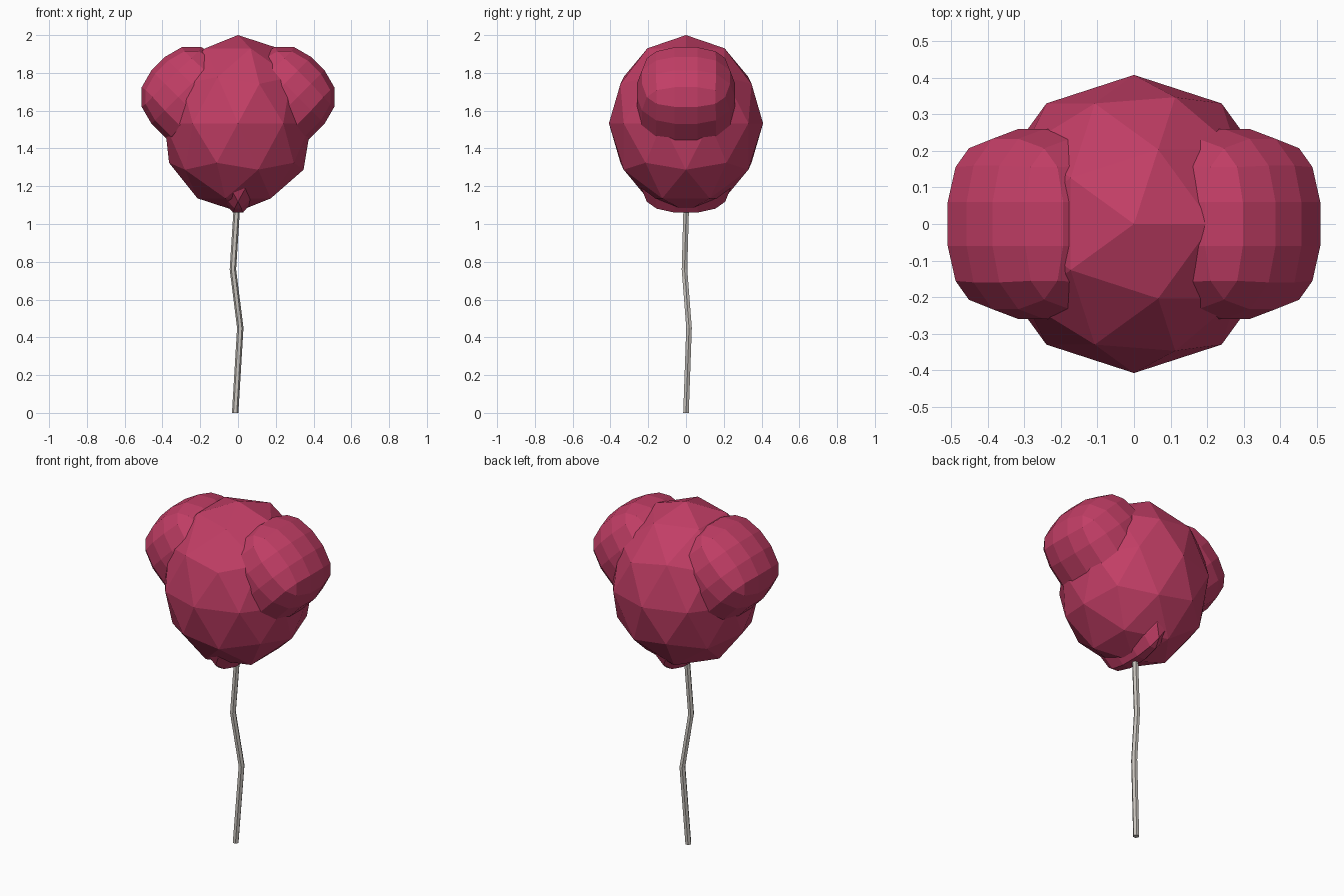
import bpy, bmesh, math
from mathutils import Matrix, Vector

if "Cube" in bpy.data.objects:
    bpy.data.objects.remove(bpy.data.objects["Cube"])


def material(name, rgb):
    m = bpy.data.materials.new(name)
    m.diffuse_color = (*rgb, 1)
    m.use_nodes = True
    m.node_tree.nodes["Principled BSDF"].inputs["Base Color"].default_value = m.diffuse_color
    return m


PINK = material("raspberry pink", (0.54, 0.048, 0.132))
GREY = material("string grey", (0.58, 0.55, 0.51))


def finish(name, bm, mat):
    bmesh.ops.recalc_face_normals(bm, faces=bm.faces[:])
    me = bpy.data.meshes.new(name)
    bm.to_mesh(me)
    bm.free()
    me.materials.append(mat)
    ob = bpy.data.objects.new(name, me)
    bpy.context.collection.objects.link(ob)
    return ob


def rounded_box(name, half, radius, centre, tilt, squash=1.0):
    """Box with three-segment rounded edges, tilted about y."""
    bm = bmesh.new()
    bmesh.ops.create_cube(bm, size=2)
    bmesh.ops.scale(bm, vec=half, verts=bm.verts[:])
    bmesh.ops.bevel(bm, geom=bm.edges[:], offset=radius, segments=3,
                    profile=0.5, affect='EDGES')
    m = (Matrix.Translation(centre) @ Matrix.Diagonal((squash, 1, 1, 1))
         @ Matrix.Rotation(tilt, 4, 'Y'))
    bmesh.ops.transform(bm, matrix=m, verts=bm.verts[:])
    return finish(name, bm, PINK)


# Balloon body: faceted egg
bm = bmesh.new()
bmesh.ops.create_icosphere(bm, subdivisions=2, radius=1)
bmesh.ops.scale(bm, vec=(0.408, 0.408, 0.467), verts=bm.verts[:])
bmesh.ops.translate(bm, vec=(0, 0, 1.533), verts=bm.verts[:])
finish("balloon_body", bm, PINK)

# Side lobes, mirrored
for side, name in ((1, "right_lobe"), (-1, "left_lobe")):
    rounded_box(name, (0.26, 0.26, 0.25), 0.2,
                (side * 0.239, 0, 1.665), -side * math.radians(45))

# Narrow keel poking out under the body
rounded_box("bottom_keel", (0.26, 0.26, 0.26), 0.2,
            (0, 0, 1.338), math.radians(45), 0.5)

# Kinked string: hexagonal tube along a short path
path = [(-0.015, 0, 0), (0.012, 0.016, 0.45), (-0.027, -0.008, 0.76),
        (-0.004, 0.002, 1.12)]
bm = bmesh.new()
rings = []
for p in path:
    rings.append([bm.verts.new(Vector(p) + 0.017 * Vector(
        (math.cos(k * math.pi / 3), math.sin(k * math.pi / 3), 0)))
        for k in range(6)])
for a, b in zip(rings, rings[1:]):
    for k in range(6):
        j = (k + 1) % 6
        bm.faces.new((a[k], a[j], b[j], b[k]))
bm.faces.new(rings[0])
bm.faces.new(rings[-1])
finish("string", bm, GREY)
